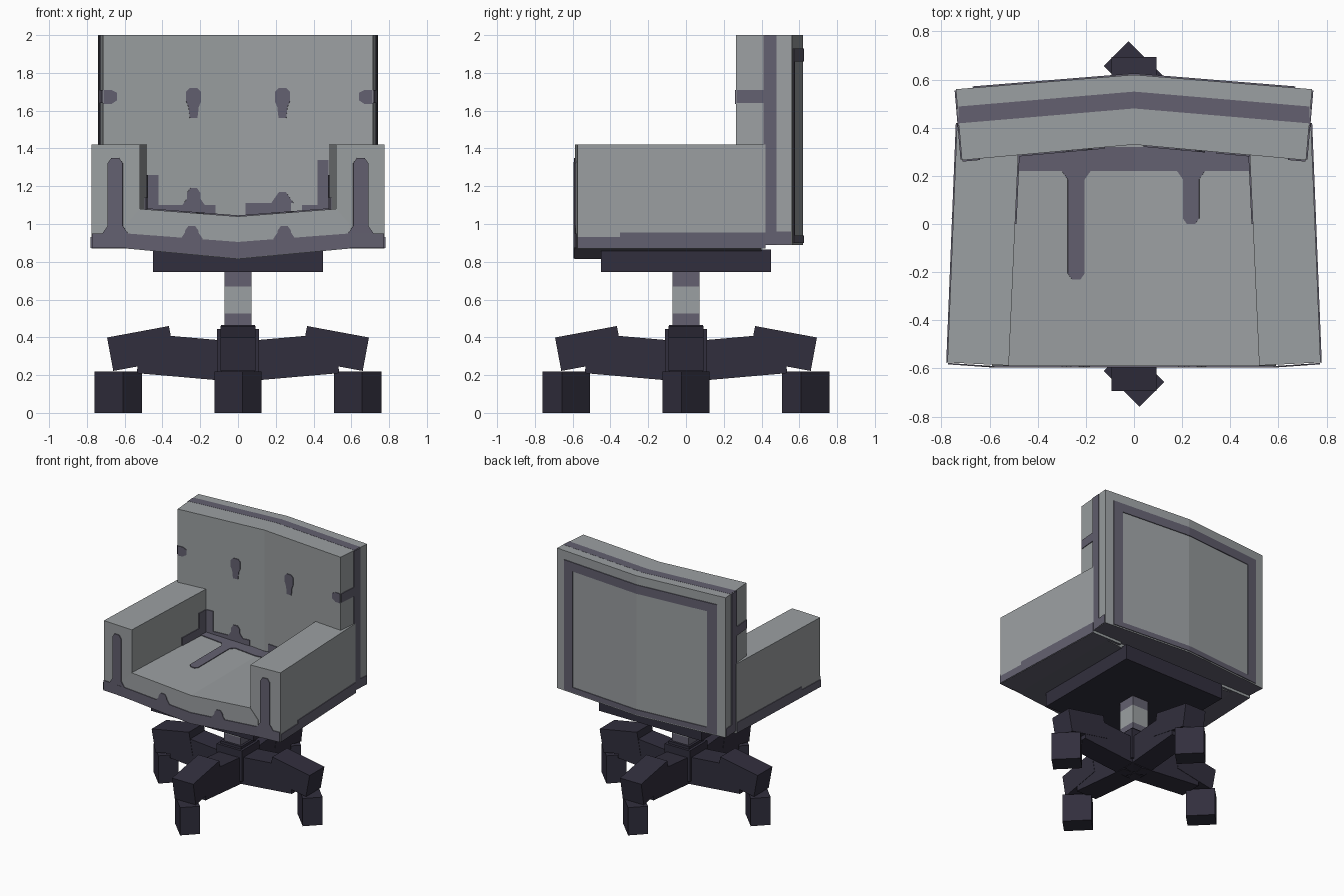
import bpy, bmesh, math
from mathutils import Matrix, Vector

old = bpy.data.objects.get("Cube")
if old:
    bpy.data.objects.remove(old, do_unlink=True)


def material(name, rgb):
    m = bpy.data.materials.new(name)
    m.use_nodes = True
    m.diffuse_color = (*rgb, 1)
    m.node_tree.nodes["Principled BSDF"].inputs["Base Color"].default_value = (*rgb, 1)
    return m


FABRIC = material("light grey fabric", (0.33, 0.35, 0.36))
STAIN = material("purple grey trim", (0.125, 0.118, 0.162))
FRAME = material("dark navy frame", (0.031, 0.028, 0.047))


def finish(name, bm, *mats):
    bmesh.ops.recalc_face_normals(bm, faces=bm.faces)
    if len(mats) > 1:  # undersides take the second colour
        for f in bm.faces:
            f.normal_update()
            f.material_index = int(f.normal.z < -0.5)
    mesh = bpy.data.meshes.new(name)
    bm.to_mesh(mesh)
    bm.free()
    for m in mats:
        mesh.materials.append(m)
    ob = bpy.data.objects.new(name, mesh)
    bpy.context.collection.objects.link(ob)
    return ob


def prism(name, outline, place, lo, hi, *mats):
    """Extrude a 2D outline between lo and hi; place maps (u, v, w) to 3D."""
    bm = bmesh.new()
    rings = [[bm.verts.new(place(u, v, w)) for u, v in outline] for w in (lo, hi)]
    n = len(outline)
    for ring in rings:
        bm.faces.new(ring)
    for i in range(n):
        j = (i + 1) % n
        bm.faces.new((rings[0][i], rings[0][j], rings[1][j], rings[1][i]))
    return finish(name, bm, *mats)


def box(name, size, mat, matrix):
    bm = bmesh.new()
    bmesh.ops.create_cube(bm, size=1, matrix=matrix @ Matrix.Diagonal((*size, 1)))
    return finish(name, bm, mat)


def trim(name, polys, surface):
    """Thin painted plates lying on a surface given as (u, v) -> 3D."""
    bm = bmesh.new()
    for poly in polys:
        bm.faces.new([bm.verts.new(surface(u, v)) for u, v in poly])
    ob = finish(name, bm, STAIN)
    mod = ob.modifiers.new("thickness", "SOLIDIFY")
    mod.thickness = 0.006
    mod.offset = 0


def rect(u0, v0, u1, v1):
    return [(u0, v0), (u1, v0), (u1, v1), (u0, v1)]


def drip(u, start, end, w):
    """Streak with a flared root and a rounded tip."""
    d = math.copysign(w, end - start)
    half = [(1.7 * w, start), (w, start + d), (w, end - 0.7 * d), (0.5 * w, end)]
    return [(u + a, b) for a, b in half] + [(u - a, b) for a, b in reversed(half)]


def mirror(polys):
    return polys + [[(-u, v) for u, v in p] for p in polys]


def flat(u, v, w):
    return (u, v, w)


def upright(u, v, w):
    return (u, w, v)


# Seat cushion, backrest and armrests
prism("seat", [(-0.59, 0.87), (0, 0.815), (0.59, 0.87), (0.59, 1.0), (0.52, 1.08),
               (0, 1.04), (-0.52, 1.08), (-0.59, 1.0)], upright, -0.59, 0.40, FABRIC, STAIN)
prism("backrest", [(-0.715, 0.265), (0, 0.33), (0.715, 0.265), (0.74, 0.56),
                   (0, 0.62), (-0.74, 0.56)], flat, 0.89, 2.0, FABRIC, STAIN)
for side, s in (("left", 1), ("right", -1)):
    prism(side + "_armrest", [(s * 0.52, -0.588), (s * 0.775, -0.575),
                              (s * 0.735, 0.42), (s * 0.475, 0.42)],
          flat, 0.87, 1.42, FABRIC, STAIN)


# Surfaces that carry the painted trim
def front_face(x, z):
    return (x, -0.593 + 0.07 * max(0, abs(x) - 0.59), z)


def backrest_front(x, z):
    return (x, 0.327 - 0.091 * abs(x), z)


def backrest_rear(x, z):
    return (x, 0.623 - 0.081 * abs(x), z)


def backrest_top(x, y):
    return (x, y - 0.085 * abs(x), 1.998)


def seat_top(x, y):
    return (x, y, 1.043 + 0.077 * abs(x))


# Front hem with streaks rising from it
trim("front_hem", mirror([
    [(0, 0.818), (0.59, 0.872), (0.59, 0.95), (0, 0.905)],
    rect(0.59, 0.872, 0.773, 0.95),
    drip(0.65, 0.95, 1.35, 0.04),
    drip(0.245, 0.92, 0.99, 0.035)]), front_face)

# Backrest markings
trim("backrest_spots", mirror([
    [(0.215, 1.56), (0.255, 1.56), (0.262, 1.62), (0.275, 1.65), (0.275, 1.70),
     (0.255, 1.72), (0.215, 1.72), (0.195, 1.70), (0.195, 1.65), (0.208, 1.62)],
    [(0.64, 1.655), (0.67, 1.635), (0.713, 1.635), (0.713, 1.71),
     (0.67, 1.71), (0.64, 1.695)]]), backrest_front)
trim("backrest_lower_marks", [
    rect(-0.45, 1.03, -0.12, 1.10), drip(-0.235, 1.10, 1.19, 0.035),
    rect(-0.48, 1.03, -0.42, 1.26),
    rect(0.04, 1.03, 0.28, 1.11), drip(0.235, 1.11, 1.17, 0.035),
    rect(0.34, 1.03, 0.48, 1.10), rect(0.42, 1.10, 0.48, 1.34)], backrest_front)
trim("backrest_rear_border", mirror([
    rect(0.59, 0.90, 0.67, 1.93),
    rect(0, 1.86, 0.59, 1.93),
    rect(0, 0.90, 0.59, 0.94)]), backrest_rear)
trim("backrest_top_stripe", mirror([rect(0, 0.48, 0.73, 0.55)]), backrest_top)

# Seat markings
trim("seat_marks", mirror([rect(0, 0.22, 0.485, 0.32)])
     + [drip(-0.24, 0.22, -0.23, 0.035), drip(0.237, 0.22, 0.0, 0.034)], seat_top)

# Side markings, the same on both sides
for side, s in (("left", 1), ("right", -1)):
    trim(side + "_backrest_stripe", [
        rect(0.41, 0.89, 0.48, 1.998),
        rect(0.48, 0.892, 0.555, 0.96),
        rect(0.268, 1.64, 0.41, 1.71)],
        lambda y, z: (s * (0.695 + 0.085 * y), y, z))
    trim(side + "_armrest_hem", [
        rect(-0.575, 0.872, -0.35, 0.93),
        rect(-0.35, 0.872, 0.42, 0.955)],
        lambda y, z: (s * (0.754 - 0.04 * y), y, z))
    trim(side + "_armrest_inner_mark", [
        rect(0.0, 1.07, 0.3, 1.14),
        rect(0.2, 1.14, 0.3, 1.26)],
        lambda y, z: (s * (0.491 - 0.0446 * y), y, z))

# Base plate, column and hub
T = Matrix.Translation
box("base_plate", (0.9, 0.9, 0.12), FRAME, T((0, 0, 0.805)))
for label, z0, z1, mat in (("lower", 0.44, 0.525, STAIN), ("middle", 0.525, 0.67, FABRIC),
                           ("upper", 0.67, 0.75, STAIN)):
    box(label + "_column", (0.145, 0.145, z1 - z0), mat, T((0, 0, (z0 + z1) / 2)))
box("hub", (0.22, 0.22, 0.245), FRAME, T((0, 0, 0.3225)))
box("hub_cap", (0.18, 0.18, 0.03), FRAME, T((0, 0, 0.45)))

# Four jointed legs, with feet that all turn the same way
for i, label in enumerate(("left", "rear", "right", "front")):
    spin = Matrix.Rotation(i * math.pi / 2, 4, "Z")
    box(label + "_inner_leg", (0.53, 0.18, 0.212), FRAME,
        spin @ T((0.262, 0, 0.293)) @ Matrix.Rotation(math.radians(-5), 4, "Y"))
    box(label + "_outer_leg", (0.333, 0.185, 0.18), FRAME,
        spin @ T((0.513, 0, 0.341)) @ Matrix.Rotation(math.radians(10.5), 4, "Y"))
    foot = spin @ Vector((0.633, 0, 0.11))
    box(label + "_foot", (0.21, 0.145, 0.22), FRAME,
        T(foot) @ Matrix.Rotation(math.radians(-45), 4, "Z"))
